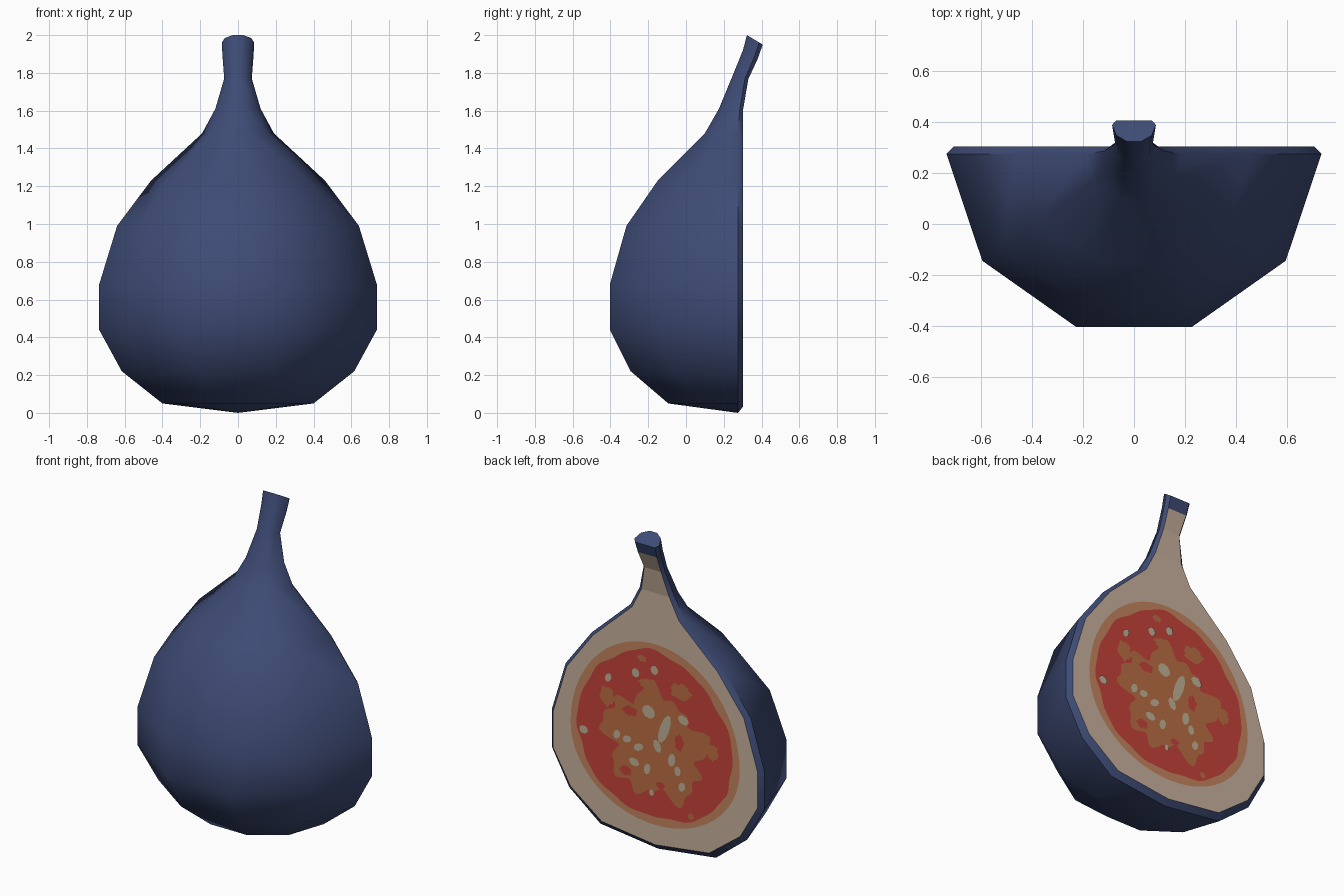
import bpy, bmesh, math

if "Cube" in bpy.data.objects:
    bpy.data.objects.remove(bpy.data.objects["Cube"])

def srgb(name, r, g, b):
    lin = lambda c: ((c / 255 + 0.055) / 1.055) ** 2.4
    m = bpy.data.materials.new(name)
    m.diffuse_color = (lin(r), lin(g), lin(b), 1)
    m.use_nodes = True
    m.node_tree.nodes["Principled BSDF"].inputs["Base Color"].default_value = m.diffuse_color
    return m

SKIN = srgb("navy skin", 62, 75, 117)
CREAM = srgb("cream flesh", 202, 178, 159)
RIND = srgb("pale orange", 197, 133, 95)
RED = srgb("red pulp", 198, 66, 58)
ORANGE = srgb("orange pulp", 187, 110, 68)
SEED = srgb("seed beige", 192, 178, 152)

def make(name, verts, faces, mat, smooth=False):
    me = bpy.data.meshes.new(name)
    me.from_pydata(verts, [], faces)
    me.materials.append(mat)
    bm = bmesh.new()
    bm.from_mesh(me)
    bmesh.ops.remove_doubles(bm, verts=bm.verts, dist=1e-4)
    bm.to_mesh(me)
    bm.free()
    ob = bpy.data.objects.new(name, me)
    bpy.context.collection.objects.link(ob)
    if smooth:
        bpy.ops.object.select_all(action='DESELECT')
        ob.select_set(True)
        bpy.context.view_layer.objects.active = ob
        bpy.ops.object.shade_smooth_by_angle(angle=math.radians(50))
    return ob

# Half rings: height at the front, radius, y of the cut side, tilt
CUT = 0.303
RINGS = [(0.0, 0.00001, CUT, 0), (0.05, 0.40, CUT, 0), (0.22, 0.615, CUT, 0),
         (0.44, 0.735, CUT, 0), (0.68, 0.735, CUT, 0), (0.99, 0.64, CUT, 0),
         (1.23, 0.46, CUT, 0), (1.48, 0.19, CUT, 0), (1.61, 0.12, CUT, 0),
         (1.78, 0.073, 0.33, 0.15), (1.92, 0.082, 0.382, 0.5), (2.0, 0.086, 0.406, 0.6)]

def half_ring(z, r, yb, tilt):
    bev = 0.028 if z < 1.5 else 0.018
    k = 0.8 if tilt > 0.3 else 0.97
    front = yb - bev - r * k * 0.951
    lift = max(0, (0.7 - z) * 0.05)
    pts = [(r * math.cos(math.radians(a)), yb - bev - r * k * math.sin(math.radians(a)))
           for a in range(0, 181, 36)]
    ring = [(x, y, z - tilt * (y - front)) for x, y in pts]
    zb = z - tilt * (yb - front) + lift
    xb = max(r - 0.028, r * 0.8)
    return [(xb, yb, zb)] + ring + [(-xb, yb, zb)]

rings = [half_ring(*r) for r in RINGS]
n = 8

# Skin: loft of the half rings plus the stem tip
verts = [p for ring in rings for p in ring]
faces = []
for i in range(len(rings) - 1):
    for j in range(n - 1):
        a, b = i * n + j, i * n + j + 1
        faces.append((a, a + n, b + n, b))
top = (len(rings) - 1) * n
faces.append(tuple(reversed(range(top, top + n))))
faces.append((top - n, top - 1, top + n - 1, top))
skin = make("fig_skin", verts, faces, SKIN, True)

# Flesh: flat cut side up to just under the stem tip
verts = [p for ring in rings[:-1] for p in (ring[0], ring[-1])]
faces = [(2 * i, 2 * i + 1, 2 * i + 3, 2 * i + 2) for i in range(len(rings) - 2)]
flesh = make("cut_flesh", verts, faces, CREAM)

# Consistent outward normals
for ob, ref in ((skin, None), (flesh, 1)):
    bm = bmesh.new()
    bm.from_mesh(ob.data)
    bmesh.ops.recalc_face_normals(bm, faces=bm.faces)
    f = (min(bm.faces, key=lambda q: q.calc_center_median().y) if ref is None
         else max(bm.faces, key=lambda q: q.calc_area()))
    if f.normal.y * (1 if ref else -1) < 0:
        bmesh.ops.reverse_faces(bm, faces=bm.faces)
    bm.to_mesh(ob.data)
    bm.free()

def plates(name, shapes, level, mat):
    """Thin painted sheets on the cut side, each an outline of (x, z)."""
    verts, faces = [], []
    for s in shapes:
        k = len(verts)
        verts += [(x, CUT + 0.002 * level, z) for x, z in s]
        faces.append(tuple(reversed(range(k, k + len(s)))))
    return make(name, verts, faces, mat)

def blob(cx, cz, a, up, down, wob=0, steps=96, turn=0, ph=0):
    out = []
    for i in range(steps):
        t = 2 * math.pi * i / steps
        f = 1 + wob * (math.sin(5 * t + ph) + 0.8 * math.sin(9 * t + 1 + ph)
                       + 0.6 * math.sin(16 * t + 2))
        x, z = a * f * math.cos(t), (up if t < math.pi else down) * f * math.sin(t)
        c, s = math.cos(turn), math.sin(turn)
        out.append((cx + x * c - z * s, cz + x * s + z * c))
    return out

# Painted rings of the pulp
plates("pulp_border", [blob(0, 0.65, 0.585, 0.64, 0.49)], 1, RIND)
plates("red_pulp", [blob(0, 0.65, 0.535, 0.59, 0.445, 0.014)], 2, RED)
patches = [blob(0, 0.66, 0.34, 0.33, 0.32, 0.11)]
for x, z, a, b in [(0.09, 1.18, .03, .02), (-0.18, 1.04, .07, .05), (0.33, 0.88, .05, .06),
                   (-0.25, 0.28, .02, .02), (0.05, 1.03, .06, .03), (-0.4, 0.72, .04, .05)]:
    patches.append(blob(x, z, a, b, b, 0.1, 24, 0, x * 9))
plates("orange_pulp", patches, 3, ORANGE)
islands = [(0.17, 0.83, .05, .03), (-0.17, 0.72, .03, .05), (0.2, 0.45, .04, .03), (-0.04, 0.42, .03, .02)]
plates("red_flecks", [blob(x, z, a, b, b, 0.1, 24, 0, x * 7) for x, z, a, b in islands], 4, RED)

# Seeds: x, z, half width, half height, turn
SEEDS = [(.49, .63, .03, .025, 0), (.13, 1.08, .026, .028, 0), (0, 1.13, .026, .028, 0),
         (.04, .86, .045, .04, .3), (-.07, .78, .032, .1, .35), (-.2, .87, .038, .028, .3),
         (.26, .66, .022, .03, .5), (.19, .65, .03, .022, -.4), (.11, .62, .035, .022, -.5),
         (.14, .52, .035, .025, .2), (.05, .50, .022, .035, .3), (-.02, .66, .025, .04, -.4),
         (-.12, .60, .025, .042, .2), (-.16, .54, .022, .03, 0), (.02, .36, .016, .02, 0),
         (-.19, .45, .022, .03, .4), (.32, 1.0, .02, .03, .5)]
plates("seeds", [blob(x, z, a, b, b, 0, 10, t) for x, z, a, b, t in SEEDS], 5, SEED)
